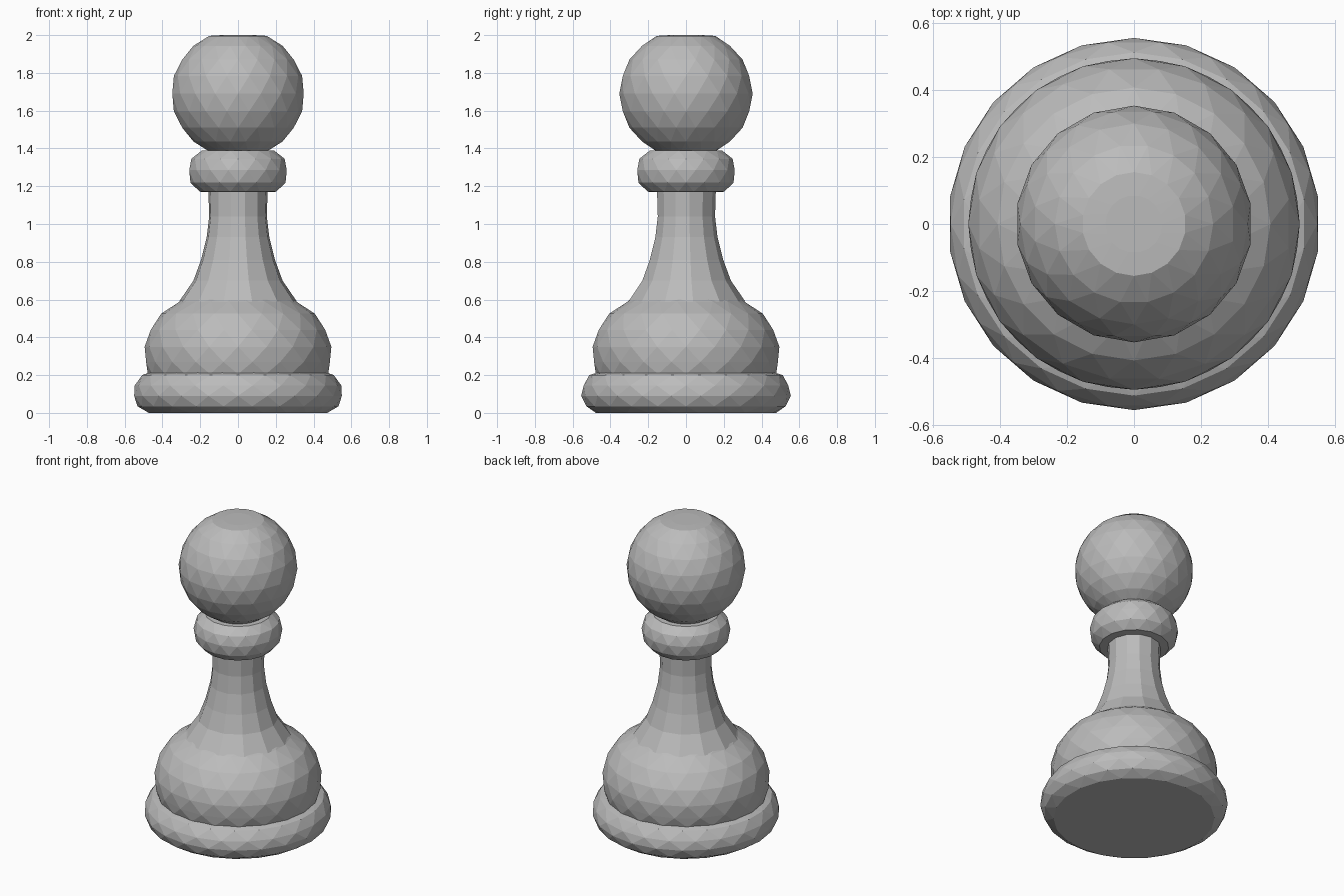
import bpy, bmesh, math

if "Cube" in bpy.data.objects:
    bpy.data.objects.remove(bpy.data.objects["Cube"])

grey = bpy.data.materials.new("plain grey")
grey.diffuse_color = (0.5, 0.5, 0.5, 1)
grey.use_nodes = True
grey.node_tree.nodes["Principled BSDF"].inputs["Base Color"].default_value = grey.diffuse_color


def turned(name, profile, sides, stagger=True, cap_bottom=False, cap_top=False):
    """Lathe a (radius, height) profile; staggered rings give triangular facets."""
    bm = bmesh.new()
    step = 2 * math.pi / sides
    grow = 1 + (1 / math.cos(step / 2) - 1) * 0.4   # facets straddle the true circle
    rings = []
    for k, (r, z) in enumerate(profile):
        off = 0.5 * (k % 2) if stagger else 0
        rings.append([bm.verts.new((r * grow * math.cos((i + off) * step + math.pi / 2),
                                    r * grow * math.sin((i + off) * step + math.pi / 2), z))
                      for i in range(sides)])
    for k in range(len(rings) - 1):
        a, b = rings[k], rings[k + 1]
        for i in range(sides):
            j = (i + 1) % sides
            if not stagger:
                bm.faces.new((a[i], a[j], b[j], b[i]))
            elif k % 2 == 0:
                bm.faces.new((a[i], a[j], b[i]))
                bm.faces.new((a[j], b[j], b[i]))
            else:
                bm.faces.new((a[i], b[j], b[i]))
                bm.faces.new((a[i], a[j], b[j]))
    if cap_bottom:
        bm.faces.new(rings[0][::-1])
    if cap_top:
        bm.faces.new(rings[-1])
    mesh = bpy.data.meshes.new(name)
    bm.to_mesh(mesh)
    bm.free()
    mesh.materials.append(grey)
    obj = bpy.data.objects.new(name, mesh)
    bpy.context.collection.objects.link(obj)
    return obj


# Rounded foot ring with flat underside
turned("base_ring", [(0.475, 0), (0.53, 0.035), (0.553, 0.09), (0.545, 0.145),
                     (0.51, 0.2), (0.46, 0.217)], 22, cap_bottom=True)

# Bulging lower body
turned("body", [(0.475, 0.205), (0.49, 0.27), (0.492, 0.35), (0.465, 0.44),
                (0.405, 0.525), (0.31, 0.59), (0.285, 0.61)], 20)

# Flared neck
turned("neck", [(0.31, 0.59), (0.235, 0.7), (0.195, 0.81), (0.165, 0.93),
                (0.152, 1.04), (0.156, 1.175)], 13, stagger=False)

# Collar under the head
turned("collar", [(0.14, 1.168), (0.205, 1.171), (0.25, 1.22), (0.261, 1.285),
                  (0.245, 1.345), (0.195, 1.388), (0.14, 1.39)], 16)

# Ball head, slightly flattened on top
centre, radius, rows = 1.69, 0.351, 9
head = [(radius * math.cos(a), min(2.0, centre + radius * math.sin(a) * 0.97))
        for a in (math.radians(-64 + 128 * k / (rows - 1)) for k in range(rows))]
turned("head", head + [(0.085, 2.0)], 18, cap_top=True)
